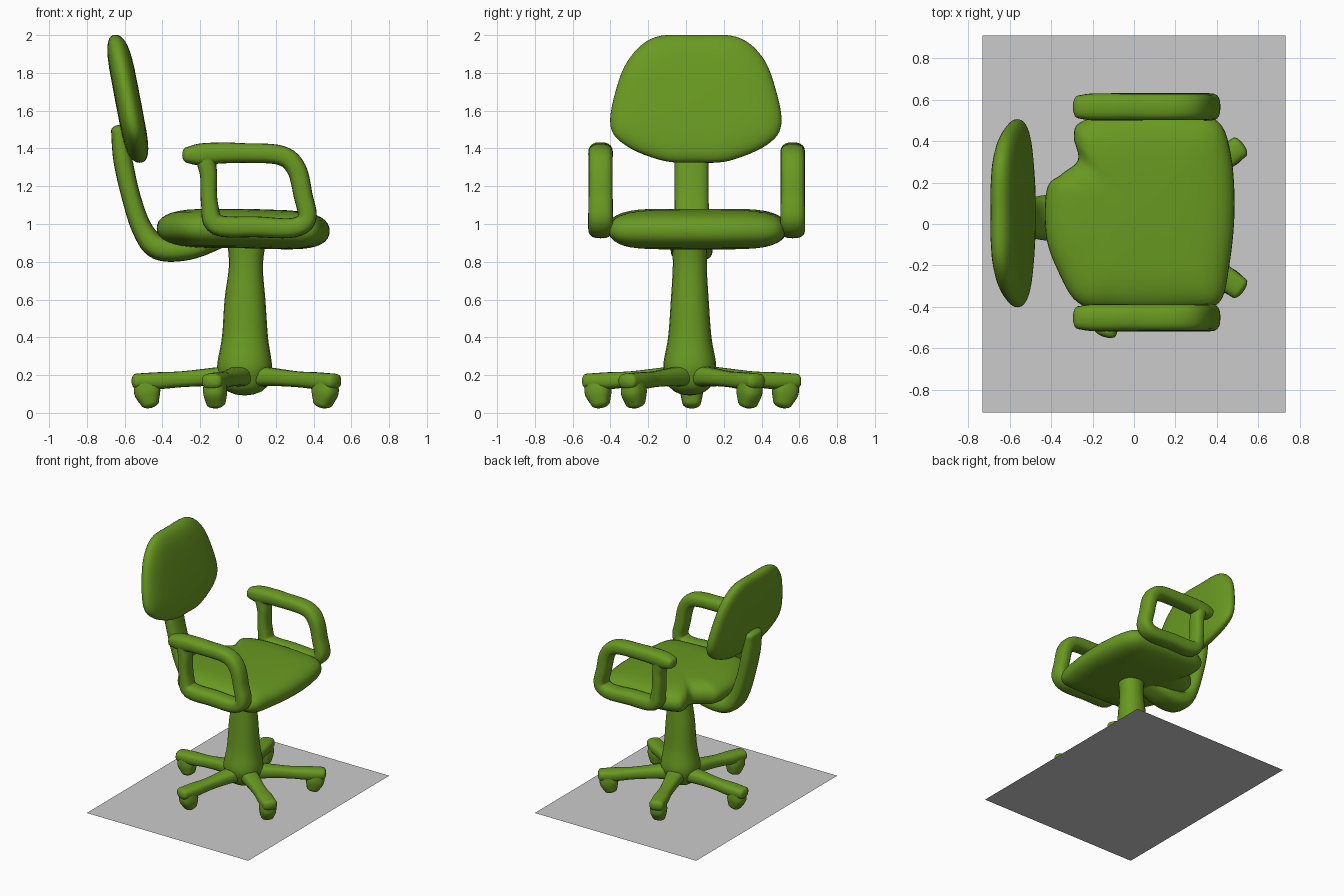
import bpy, bmesh, math
from mathutils import Matrix, Vector

if "Cube" in bpy.data.objects:
    bpy.data.objects.remove(bpy.data.objects["Cube"])

green = bpy.data.materials.new("green")
green.diffuse_color = (0.14, 0.32, 0.015, 1)
green.use_nodes = True
green.node_tree.nodes["Principled BSDF"].inputs["Base Color"].default_value = green.diffuse_color


def spline(pts, closed=False, steps=6):
    """Catmull-Rom resampling of points of any dimension."""
    n, out = len(pts), []
    for i in range(n if closed else n - 1):
        get = lambda k: pts[k % n] if closed else pts[min(max(k, 0), n - 1)]
        a, b, c, d = (get(i + k) for k in (-1, 0, 1, 2))
        for s in range(steps):
            t = s / steps
            out.append([0.5 * (2 * q + (r - p) * t + (2 * p - 5 * q + 4 * r - w) * t * t
                               + (3 * q - p - 3 * r + w) * t ** 3)
                        for p, q, r, w in zip(a, b, c, d)])
    if not closed:
        out.append(list(pts[-1]))
    return out


def power(v, e):
    return math.copysign(abs(v) ** e, v)


def skin(name, rings, closed=False, poles=None, matrix=None):
    """Bridge equal-length rings into a smooth surface."""
    bm = bmesh.new()
    vr = [[bm.verts.new(p) for p in ring] for ring in rings]
    n = len(vr[0])
    pairs = list(zip(vr, vr[1:])) + ([(vr[-1], vr[0])] if closed else [])
    for a, b in pairs:
        for i in range(n):
            j = (i + 1) % n
            bm.faces.new((a[i], a[j], b[j], b[i]))
    if poles:
        for ring, p in zip((vr[0], vr[-1]), poles):
            tip = bm.verts.new(p)
            for i in range(n):
                bm.faces.new((ring[i], ring[(i + 1) % n], tip))
    bmesh.ops.recalc_face_normals(bm, faces=bm.faces)
    if matrix:
        bm.transform(matrix)
    me = bpy.data.meshes.new(name)
    bm.to_mesh(me)
    bm.free()
    for f in me.polygons:
        f.use_smooth = True
    me.materials.append(green)
    ob = bpy.data.objects.new(name, me)
    bpy.context.collection.objects.link(ob)
    return ob


def sweep(name, pts, y=0.0, closed=False, matrix=None, square=0.75, sides=20):
    """Tube along an x-z path; each point is (x, z, half thickness, half width in y)."""
    path = spline(pts, closed)
    n = len(path)

    def ring(p, tan, scale=1.0, push=0.0):
        nor = Vector((-tan.z, 0, tan.x))
        mid = Vector((p[0], y, p[1])) + tan * push
        out = []
        for k in range(sides):
            a = 2 * math.pi * k / sides
            out.append(mid + nor * (power(math.cos(a), square) * p[2] * scale)
                       + Vector((0, power(math.sin(a), square) * p[3] * scale, 0)))
        return out

    tans = []
    for i in range(n):
        a, b = (path[i - 1], path[(i + 1) % n]) if closed else (path[max(i - 1, 0)], path[min(i + 1, n - 1)])
        tans.append(Vector((b[0] - a[0], 0, b[1] - a[1])).normalized())
    rings = [ring(p, t) for p, t in zip(path, tans)]
    if closed:
        return skin(name, rings, True, None, matrix)
    # rounded ends
    p0, p1, t0, t1 = path[0], path[-1], tans[0], tans[-1]
    dome = [(math.cos(a), 0.6 * math.sin(a)) for a in (0.4, 0.8, 1.2)]
    head = [ring(p0, t0, c, -s * p0[2]) for c, s in reversed(dome)]
    tail = [ring(p1, t1, c, s * p1[2]) for c, s in dome]
    poles = (Vector((p0[0], y, p0[1])) - t0 * 0.6 * p0[2], Vector((p1[0], y, p1[1])) + t1 * 0.6 * p1[2])
    return skin(name, head + rings + tail, False, poles, matrix)


def cushion(name, outline, centre, half, place, flat=0.4):
    """Pillow with a given outline; place(u, v, h) maps it to the model."""
    loop = spline(outline, True)
    rings = []
    for k in range(-8, 9):
        a = k / 9 * math.pi / 2
        s, h = math.cos(a) ** flat, power(math.sin(a), 0.9) * half
        rings.append([place(centre[0] + (u - centre[0]) * s, centre[1] + (v - centre[1]) * s, h)
                      for u, v in loop])
    return skin(name, rings, False, (place(*centre, -half), place(*centre, half)))


# Flat grey sheet under the chair
bpy.ops.mesh.primitive_plane_add(size=1)
sheet = bpy.context.object
sheet.name = "base_sheet"
sheet.data.transform(Matrix.Diagonal((1.46, 1.82, 1, 1)))

# Seat cushion, with the worn notch in its rear corner
cushion("seat", [(0.485, 0.06), (0.47, 0.32), (0.41, 0.49), (0.25, 0.53), (-0.1, 0.53), (-0.26, 0.49),
                 (-0.29, 0.42), (-0.27, 0.31), (-0.35, 0.24), (-0.42, 0.17), (-0.425, -0.05),
                 (-0.37, -0.22), (-0.27, -0.38), (-0.1, -0.41), (0.25, -0.41), (0.41, -0.38), (0.46, -0.2)],
        (0.05, 0.06), 0.105, lambda u, v, h: Vector((u, v, 0.977 - 0.03 * max(u, 0) + h)))

# Tilted back rest
cushion("back_rest", [(0.055, 2.0), (0.27, 1.99), (0.4, 1.89), (0.47, 1.73), (0.505, 1.53), (0.43, 1.42),
                      (0.23, 1.335), (0.055, 1.325), (-0.12, 1.335), (-0.31, 1.41), (-0.4, 1.52),
                      (-0.365, 1.73), (-0.29, 1.89), (-0.16, 1.99)],
        (0.055, 1.64), 0.068, lambda u, v, h: Vector((-0.582 - 0.19 * (v - 1.65) + h, u, v)))

# Curved bracket joining back rest and seat
sweep("back_bracket", [(-0.632, 1.5, 0.04, 0.085), (-0.61, 1.34, 0.05, 0.09), (-0.565, 1.14, 0.05, 0.09),
                       (-0.505, 0.97, 0.055, 0.095), (-0.42, 0.875, 0.065, 0.11), (-0.26, 0.87, 0.06, 0.11),
                       (-0.1, 0.92, 0.05, 0.1)], y=0.03)

# Arm rests: closed loop plus the overhanging rear end of the pad
for side, y in (("right", -0.452), ("left", 0.565)):
    sweep(side + "_arm_loop",
          [(-0.15, 1.365, 0.055, 0.062), (0.05, 1.375, 0.052, 0.064), (0.23, 1.362, 0.052, 0.064),
           (0.31, 1.29, 0.052, 0.064), (0.345, 1.15, 0.05, 0.064), (0.365, 1.03, 0.05, 0.066),
           (0.29, 0.98, 0.052, 0.066), (0.1, 0.985, 0.055, 0.066), (-0.11, 0.995, 0.055, 0.066),
           (-0.15, 1.1, 0.045, 0.062), (-0.155, 1.25, 0.045, 0.06)], y, closed=True)
    sweep(side + "_arm_pad", [(-0.27, 1.365, 0.042, 0.055), (-0.2, 1.368, 0.058, 0.065),
                              (-0.08, 1.376, 0.055, 0.065), (0.1, 1.374, 0.05, 0.064)], y)

# Tapered column
sweep("column", [(0.035, 0.17, 0.13, 0.12), (0.035, 0.25, 0.145, 0.14), (0.037, 0.4, 0.122, 0.115),
                 (0.037, 0.6, 0.108, 0.1), (0.042, 0.78, 0.09, 0.09), (0.045, 0.92, 0.105, 0.095)],
      y=0.02, square=0.9)

# Five legs with casters
for i in range(5):
    m = Matrix.Translation((0.04, 0.03, 0)) @ Matrix.Rotation(math.radians(36 + 72 * i), 4, 'Z')
    sweep(f"leg_{i + 1}", [(0.04, 0.195, 0.06, 0.075), (0.18, 0.19, 0.048, 0.06), (0.34, 0.178, 0.042, 0.05),
                           (0.47, 0.17, 0.045, 0.058), (0.58, 0.168, 0.04, 0.055)], matrix=m)
    sweep(f"caster_{i + 1}", [(0.53, 0.165, 0.06, 0.055), (0.52, 0.11, 0.07, 0.06),
                              (0.507, 0.055, 0.05, 0.05)], matrix=m)
